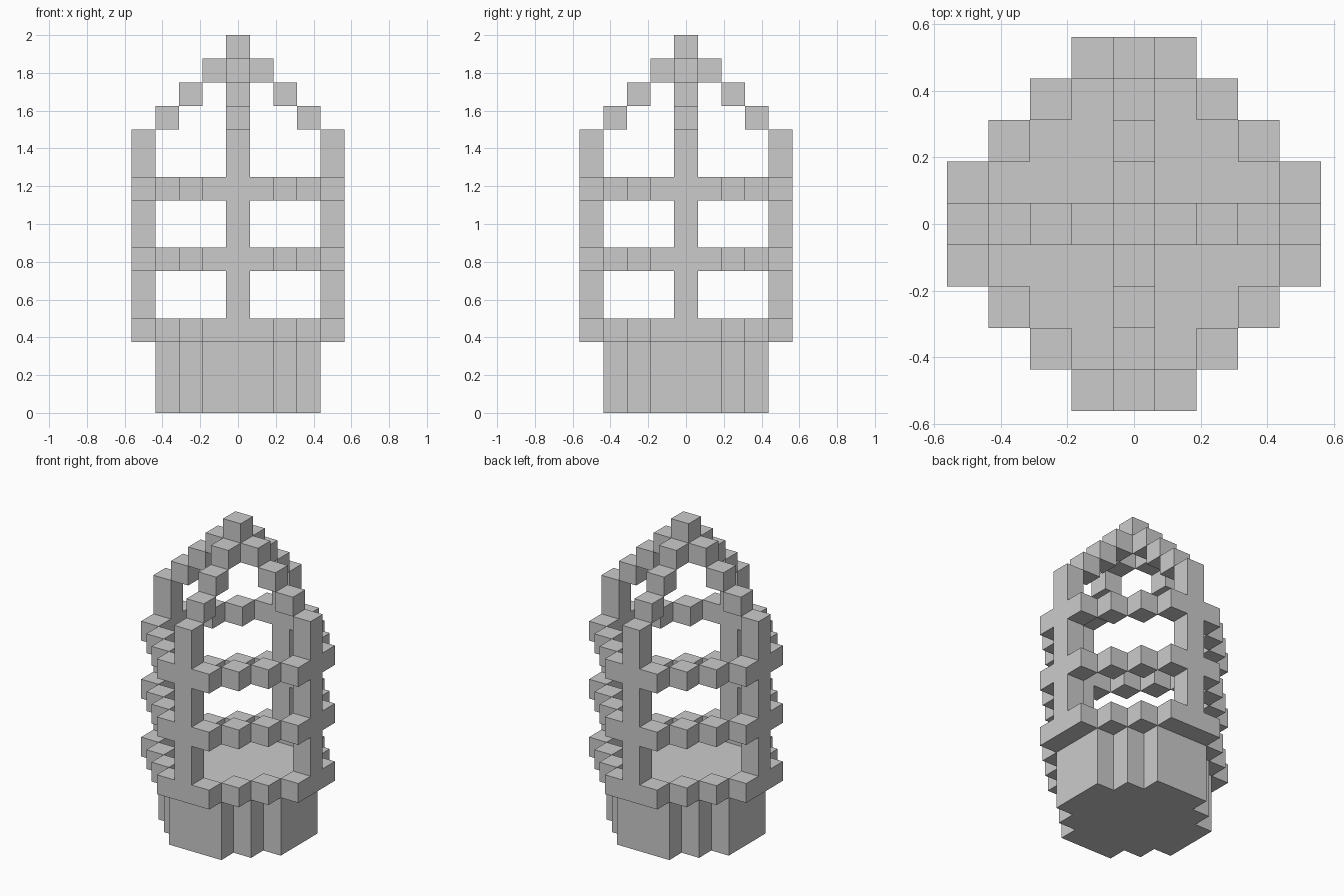
import bpy, bmesh
from mathutils import Vector

if "Cube" in bpy.data.objects:
    bpy.data.objects.remove(bpy.data.objects["Cube"])

S = 0.125                                   # block size
TURNS = [(1, 0), (0, 1), (-1, 0), (0, -1)]  # four-fold symmetry


def around(cells):
    """Repeat blocks at quarter turns about the z axis."""
    return {(x * c - y * s, x * s + y * c, z) for x, y, z in cells for c, s in TURNS}


# Base: solid stepped disc, three blocks high
HALF_WIDTH = {0: 3, 1: 3, 2: 2, 3: 1}
base = {(x, y, z) for x in range(-3, 4) for y in range(-3, 4) for z in range(3)
        if abs(y) <= HALF_WIDTH[abs(x)]}

# Posts: four uprights on the axes
posts = around([(4, 0, z) for z in range(3, 12)])

# Hoops: stepped rings between the posts
hoops = [around([(4, -1, z), (4, 1, z), (3, 2, z), (2, 3, z)]) for z in (3, 6, 9)]

# Roof ribs: stair-stepped blocks rising to the finial
ribs = around([(3, 0, 12), (2, 0, 13), (1, 0, 14)])
finial = {(0, 0, 15)}

parts = {"base": base, "posts": posts, "lower_hoop": hoops[0], "middle_hoop": hoops[1],
         "upper_hoop": hoops[2], "roof_ribs": ribs, "finial": finial}
filled = set().union(*parts.values())


def build(name, cells):
    """Make a block part, leaving out faces hidden against other blocks."""
    bm = bmesh.new()
    for cell in cells:
        centre = Vector((cell[0], cell[1], cell[2] + 0.5))
        for axis in range(3):
            for sign in (-1, 1):
                n = [0, 0, 0]
                n[axis] = sign
                if tuple(a + b for a, b in zip(cell, n)) in filled:
                    continue
                n = Vector(n)
                u = Vector((n.y, n.z, n.x))
                v = n.cross(u)
                corners = [(-1, -1), (1, -1), (1, 1), (-1, 1)]
                bm.faces.new([bm.verts.new((centre + (n + u * a + v * b) / 2) * S)
                              for a, b in corners])
    bmesh.ops.remove_doubles(bm, verts=bm.verts[:], dist=0.001)
    # Merge coplanar block faces into clean flat panels
    bmesh.ops.dissolve_limit(bm, angle_limit=0.01, verts=bm.verts[:], edges=bm.edges[:])
    mesh = bpy.data.meshes.new(name)
    bm.to_mesh(mesh)
    bm.free()
    bpy.context.collection.objects.link(bpy.data.objects.new(name, mesh))


for part, cells in parts.items():
    build(part, cells)
